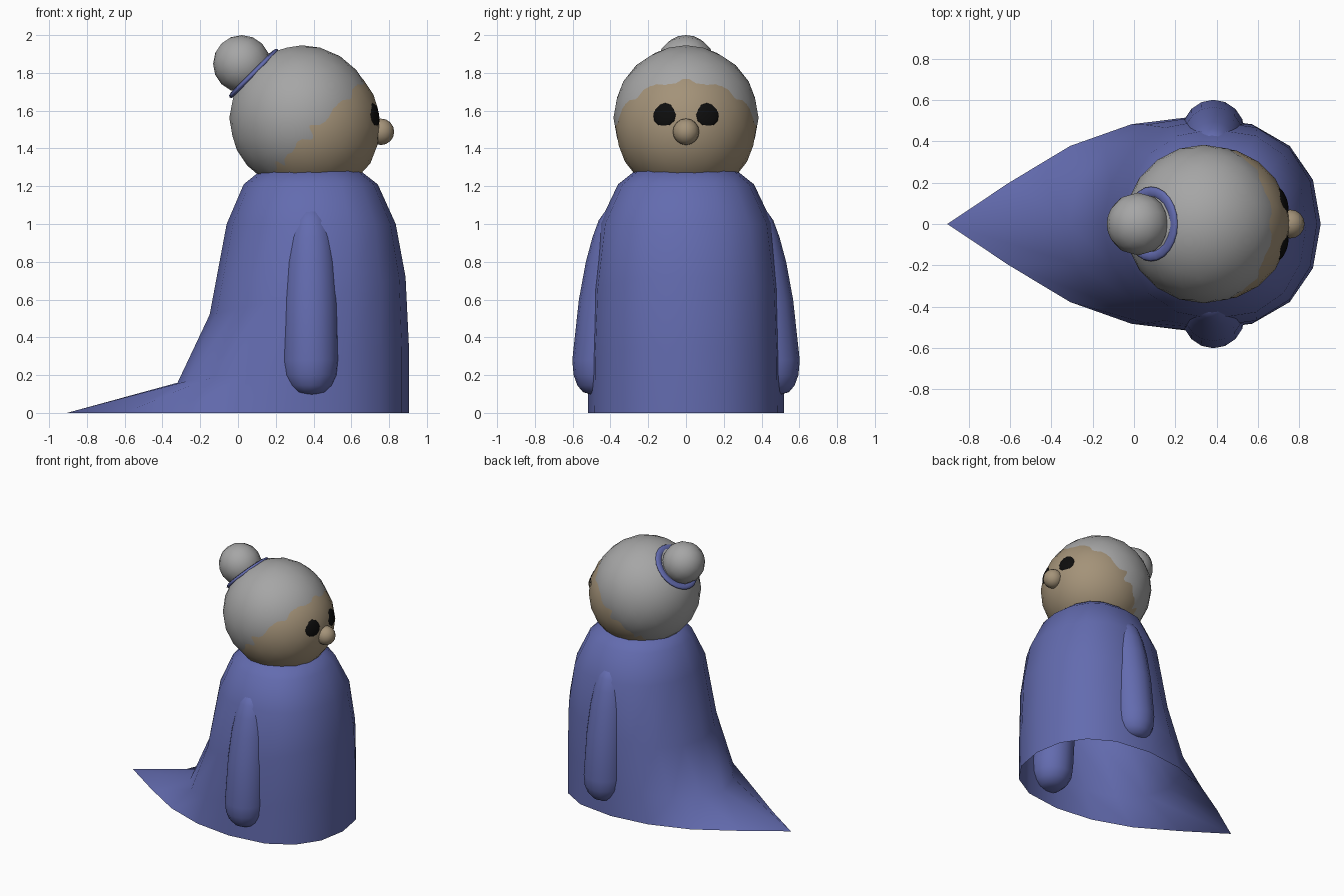
import bpy, bmesh
from math import sin, cos, pi, radians, copysign
from mathutils import Vector

if "Cube" in bpy.data.objects:
    bpy.data.objects.remove(bpy.data.objects["Cube"])


def material(name, rgb):
    m = bpy.data.materials.new(name)
    m.diffuse_color = (*rgb, 1)
    m.use_nodes = True
    m.node_tree.nodes["Principled BSDF"].inputs["Base Color"].default_value = m.diffuse_color
    return m


blue = material("robe blue", (0.125, 0.148, 0.43))
skin = material("skin", (0.37, 0.29, 0.19))
black = material("black", (0.004, 0.004, 0.004))
grey = material("hair grey", (0.38, 0.38, 0.38))


def finish(ob, name, mat):
    ob.name = name
    ob.data.materials.append(mat)
    ob.data.shade_smooth()
    return ob


def loft(name, rings, mat, cap_start=False):
    """Skin a list of equal-sized point rings; the last ring is capped."""
    bm = bmesh.new()
    vs = [[bm.verts.new(p) for p in r] for r in rings]
    n = len(rings[0])
    for a, b in zip(vs, vs[1:]):
        for i in range(n):
            j = (i + 1) % n
            bm.faces.new((a[i], a[j], b[j], b[i]))
    bm.faces.new(vs[-1])
    if cap_start:
        bm.faces.new(vs[0][::-1])
    bmesh.ops.recalc_face_normals(bm, faces=bm.faces)
    me = bpy.data.meshes.new(name)
    bm.to_mesh(me)
    bm.free()
    ob = bpy.data.objects.new(name, me)
    bpy.context.collection.objects.link(ob)
    return finish(ob, name, mat)


def ball(name, loc, r, mat, seg=16, rot=(0, 0, 0), scale=(1, 1, 1)):
    bpy.ops.mesh.primitive_uv_sphere_add(segments=seg, ring_count=seg // 2, radius=r,
                                         location=loc, rotation=rot)
    ob = bpy.context.object
    ob.scale = scale
    return finish(ob, name, mat)


def ico(name, loc, r, mat):
    bpy.ops.mesh.primitive_ico_sphere_add(subdivisions=3, radius=r, location=loc)
    return finish(bpy.context.object, name, mat)


# Robe: oval rings over a pointed hem that forms the train, open below
def robe_ring(back, zb, front, zf, mid, half_y, pointed=False):
    ring = []
    for k in range(16):
        a = k * pi / 8
        c = cos(a)
        if c >= 0:
            x = mid + (front - mid) * c ** 0.8
        elif pointed:
            x = mid - (mid - back) * (1 - abs(a - pi) / (pi / 2))
        else:
            x = mid + (mid - back) * c
        y = copysign(half_y * abs(sin(a)) ** (1 if c < -0.9 else 0.92), sin(a)) if k % 8 else 0
        ring.append((x, y, zb + (zf - zb) * (1 + c) / 2))
    return ring


robe_rows = [
    (-0.905, 0, 0.905, 0, 0.285, 0.52, True),
    (-0.32, 0.16, 0.905, 0.35, 0.29, 0.517),
    (-0.15, 0.52, 0.887, 0.72, 0.34, 0.503),
    (-0.06, 1.0, 0.835, 1.0, 0.38, 0.46),
    (0.03, 1.21, 0.74, 1.21, 0.38, 0.36),
    (0.11, 1.275, 0.65, 1.28, 0.38, 0.275),
    (0.30, 1.31, 0.46, 1.31, 0.38, 0.08),
]
loft("robe", [robe_ring(*r) for r in robe_rows], blue)

# Sleeves: tapered capsules, one per side (z, outer y, radius)
sleeve = [(0.098, 0.505, 0.035), (0.11, 0.545, 0.08), (0.145, 0.575, 0.117), (0.2, 0.595, 0.143),
          (0.28, 0.602, 0.151), (0.6, 0.567, 0.147), (0.8, 0.53, 0.136), (0.93, 0.495, 0.12),
          (1.02, 0.462, 0.095), (1.065, 0.43, 0.06), (1.085, 0.39, 0.025)]
for side, name in ((1, "left_sleeve"), (-1, "right_sleeve")):
    loft(name, [[(0.385 + r * cos(k * pi / 8), side * (y - r + r * sin(k * pi / 8)), z)
                 for k in range(16)] for z, y, r in sleeve], blue, True)

# Head: face ball offset forward and down inside the hair ball
ico("hair", (0.338, 0, 1.562), 0.384, grey)
ico("face", (0.3825, 0, 1.5175), 0.374, skin)

# Bun with flat hair band
tilt = (0, radians(-45), 0)
ball("bun", (0.02, 0, 1.848), 0.152, grey, rot=tilt)
bpy.ops.mesh.primitive_torus_add(major_segments=24, minor_segments=8, major_radius=0.155,
                                 minor_radius=0.026, location=(0.083, 0, 1.797), rotation=tilt)
bpy.context.object.scale = (1, 1, 0.55)
finish(bpy.context.object, "hair_band", blue)

# Nose and eyes
ball("nose", (0.757, 0, 1.488), 0.07, skin)
for side, name in ((1, "left_eye"), (-1, "right_eye")):
    out = Vector((0.342, side * 0.112, 0.06))
    ball(name, (0.378 + 0.342, side * 0.112, 1.577), 0.066, black, 12,
         rot=out.to_track_quat('Z', 'Y').to_euler(), scale=(1, 1, 0.3))
